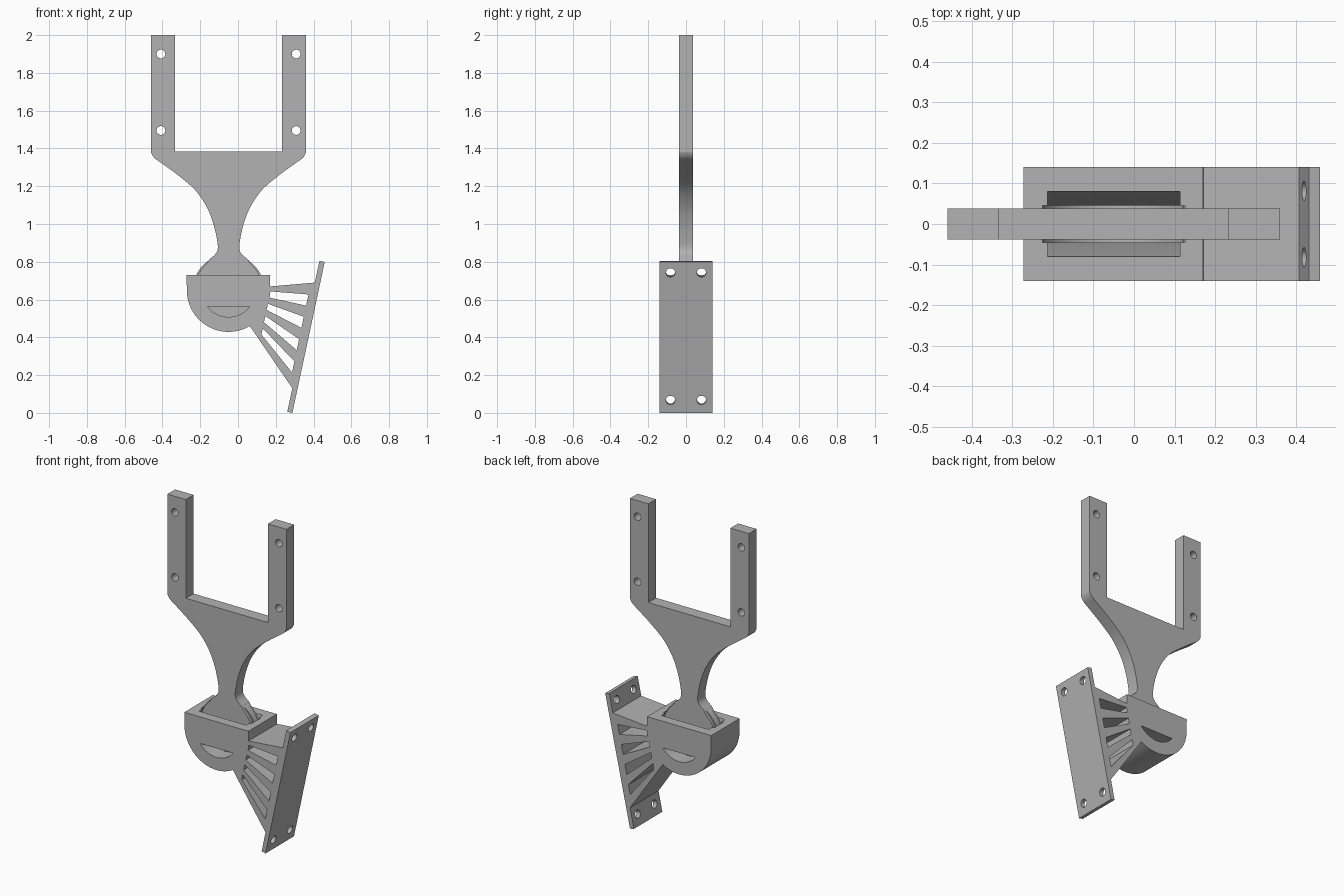
import bpy, bmesh, math
from mathutils import Vector, Matrix

cube = bpy.data.objects.get("Cube")
if cube:
    bpy.data.objects.remove(cube, do_unlink=True)

grey = bpy.data.materials.new("mid_grey")
grey.use_nodes = True
colour = (0.45, 0.45, 0.45, 1)
grey.diffuse_color = colour
grey.node_tree.nodes["Principled BSDF"].inputs["Base Color"].default_value = colour

CX, CZ = -0.05, 0.65      # pivot centre
DEPTH = 0.14              # half depth of the bracket
THIN = 0.038              # half thickness of the fork


def finish(name, bm):
    bmesh.ops.recalc_face_normals(bm, faces=bm.faces)
    mesh = bpy.data.meshes.new(name)
    bm.to_mesh(mesh)
    bm.free()
    mesh.materials.append(grey)
    obj = bpy.data.objects.new(name, mesh)
    bpy.context.collection.objects.link(obj)
    return obj


def prism(name, outline, y0, y1):
    """Extrude an x-z outline along y."""
    bm = bmesh.new()
    face = bm.faces.new([bm.verts.new((x, y0, z)) for x, z in outline])
    ext = bmesh.ops.extrude_face_region(bm, geom=[face])["geom"]
    verts = [v for v in ext if isinstance(v, bmesh.types.BMVert)]
    bmesh.ops.translate(bm, verts=verts, vec=(0, y1 - y0, 0))
    return finish(name, bm)


def rod(name, centre, axis, radius, length, sides=32):
    bm = bmesh.new()
    turn = Vector(axis).to_track_quat("Z", "Y").to_matrix().to_4x4()
    bmesh.ops.create_cone(bm, cap_ends=True, segments=sides, radius1=radius,
                          radius2=radius, depth=length,
                          matrix=Matrix.Translation(centre) @ turn)
    return finish(name, bm)


def arc(radius, start, end, steps):
    """Points around the pivot, angles in degrees."""
    angles = [math.radians(start + (end - start) * i / steps) for i in range(steps + 1)]
    return [(CX + radius * math.cos(a), CZ + radius * math.sin(a)) for a in angles]


def cut(obj, cutters):
    bpy.context.view_layer.objects.active = obj
    for cutter in cutters:
        mod = obj.modifiers.new("cut", "BOOLEAN")
        mod.operation, mod.solver, mod.object = "DIFFERENCE", "EXACT", cutter
        bpy.ops.object.modifier_apply(modifier=mod.name)
        bpy.data.objects.remove(cutter, do_unlink=True)


def smooth_curve(points, steps=5):
    """Catmull-Rom curve through the points."""
    out = []
    p = [Vector(q) for q in [points[0]] + points + [points[-1]]]
    for a, b, c, d in zip(p, p[1:], p[2:], p[3:]):
        for i in range(steps):
            t = i / steps
            out.append((2 * b + (c - a) * t + (2 * a - 5 * b + 4 * c - d) * t * t
                        + (3 * b - a - 3 * c + d) * t ** 3) / 2)
    return [tuple(q) for q in out + [p[-1]]]


# Fork: two prongs, curved neck and round tongue
flank = smooth_curve([(0.41, 1.378), (0.393, 1.35), (0.345, 1.315), (0.27, 1.26),
                      (0.18, 1.183), (0.117, 1.093), (0.08, 1.0), (0.06, 0.91),
                      (0.058, 0.865), (0.072, 0.838), (0.1, 0.815)])
half = [(0.283, 1.385), (0.283, 2.0), (0.41, 2.0)] + flank
right = [(CX + x, z) for x, z in half]
left = [(CX - x, z) for x, z in reversed(half)]
fork = prism("fork", right + arc(0.181, 50, -230, 56) + left, -THIN, THIN)
cut(fork, [rod("hole", (CX + s * 0.358, 0, z), (0, 1, 0), 0.023, 0.2)
           for s in (-1, 1) for z in (1.495, 1.9)])

# Raised rim around the tongue
rim = rod("tongue_rim", (CX, 0, CZ), (0, 1, 0), 0.189, 0.04, 64)

# Housing with a flared slot and two segment windows
housing = prism("housing", [(0.17, 0.73), (-0.272, 0.73)] + arc(0.221, 180, 360, 48),
                -DEPTH, DEPTH)
slot = rod("slot", (CX, 0, CZ), (0, 1, 0), 0.193, 0.09, 64)
flare_bm = bmesh.new()
rings = []
for x, y, z in ((0.172, 0.044, 0.56), (0.162, 0.085, 0.75)):
    rings.append([flare_bm.verts.new((CX + sx * x, sy * y, z))
                  for sx, sy in ((-1, -1), (1, -1), (1, 1), (-1, 1))])
flare_bm.faces.new(rings[0])
flare_bm.faces.new(rings[1])
for i in range(4):
    j = (i + 1) % 4
    flare_bm.faces.new((rings[0][i], rings[0][j], rings[1][j], rings[1][i]))
flare = finish("flare", flare_bm)
windows = [prism("window", arc(0.142, -143, -37, 20), min(s * 0.03, s * 0.2),
                 max(s * 0.03, s * 0.2)) for s in (-1, 1)]
cut(housing, [slot, flare] + windows)

# Fan of ribs joining the housing to the plate
ribs = prism("fan_ribs", arc(0.218, 5, -59.5, 16) + [(0.288, 0.13), (0.408, 0.69)],
             -DEPTH, DEPTH)
inner = (Vector((0.172, 0.643)), Vector((0.124, 0.415)))
outer = (Vector((0.373, 0.627)), Vector((0.286, 0.214)))
gaps = []
for k in range(4):
    a, b = 2 * k / 7, (2 * k + 1) / 7
    quad = [inner[0].lerp(inner[1], a), outer[0].lerp(outer[1], a),
            outer[0].lerp(outer[1], b), inner[0].lerp(inner[1], b)]
    gaps.append(prism("gap", quad, -0.2, 0.2))
cut(ribs, gaps)

# Slanted mounting plate with four screw holes
plate = prism("mounting_plate", [(0.431, 0.805), (0.459, 0.799), (0.288, 0.0), (0.261, 0.006)],
              -DEPTH, DEPTH)
cut(plate, [rod("hole", (x, s * 0.082, z), (0.978, 0, -0.208), 0.024, 0.1)
            for s in (-1, 1) for x, z in ((0.433, 0.745), (0.289, 0.07))])

# Smooth the curved faces and keep the edges sharp
bpy.ops.object.select_all(action="DESELECT")
for obj in (fork, rim, housing, ribs, plate):
    obj.select_set(True)
bpy.context.view_layer.objects.active = fork
bpy.ops.object.shade_smooth_by_angle(angle=math.radians(25))
